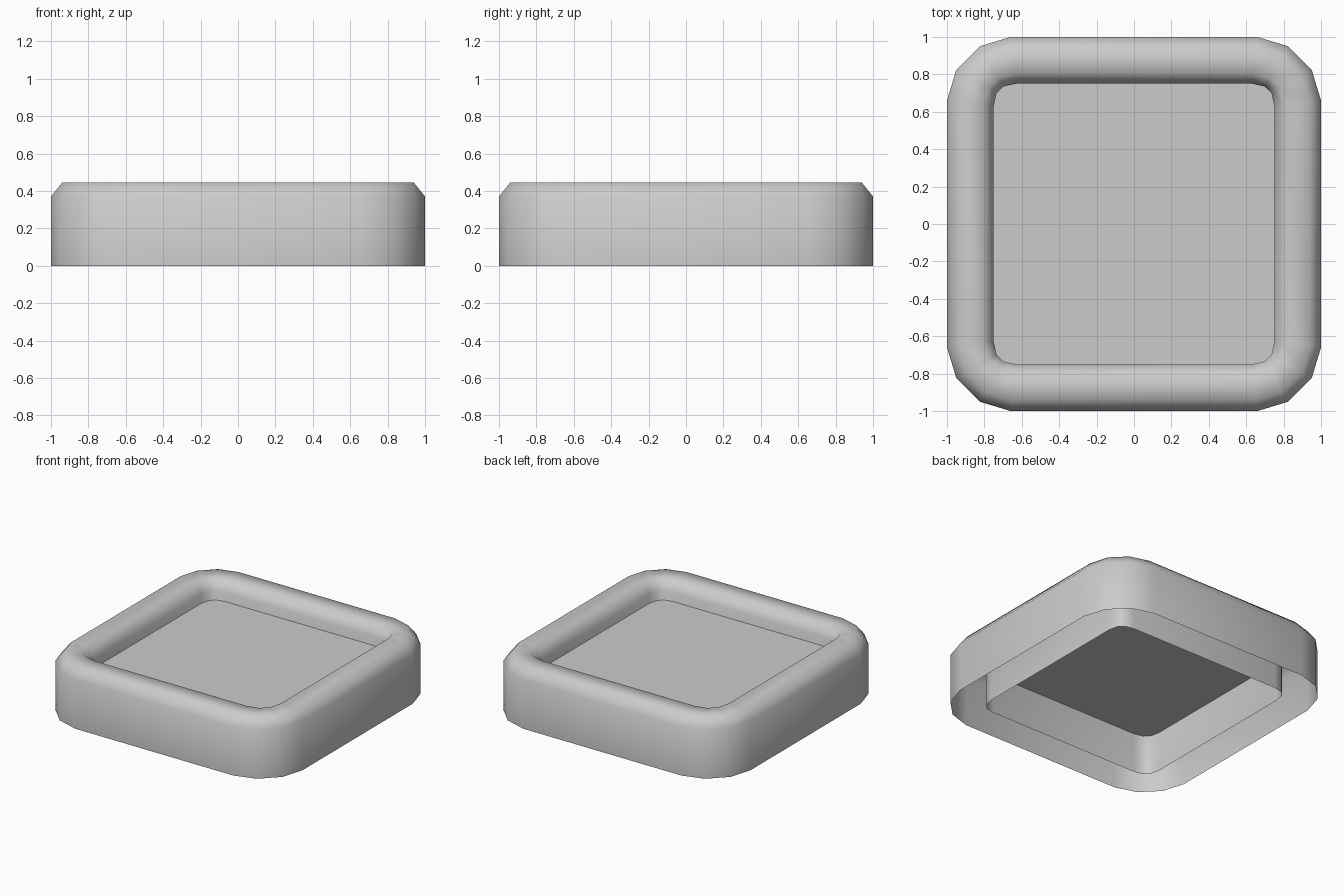
import bpy
import bmesh

if "Cube" in bpy.data.objects:
    bpy.data.objects.remove(bpy.data.objects["Cube"], do_unlink=True)

GREY = (0.6, 0.6, 0.6, 1.0)
grey = bpy.data.materials.new("plain_grey")
grey.use_nodes = True
grey.diffuse_color = GREY
grey.node_tree.nodes["Principled BSDF"].inputs["Base Color"].default_value = GREY

# Corner of the rounded square: outer outline and inner outline
OUTER = [(1.0, 0.66), (0.95, 0.825), (0.825, 0.95), (0.66, 1.0)]
INNER = [(0.75, 0.63), (0.735, 0.70), (0.70, 0.735), (0.63, 0.75)]


def outline(t):
    """Rounded square between the outer (t=0) and inner (t=1) outlines."""
    corner = [(a[0] + (b[0] - a[0]) * t, a[1] + (b[1] - a[1]) * t)
              for a, b in zip(OUTER, INNER)]
    points = []
    for _ in range(4):
        points += corner
        corner = [(-y, x) for x, y in corner]
    return points


def add_loop(bm, t, z):
    return [bm.verts.new((x, y, z)) for x, y in outline(t)]


def finish(bm, name):
    mesh = bpy.data.meshes.new(name)
    bm.to_mesh(mesh)
    bm.free()
    mesh.materials.append(grey)
    obj = bpy.data.objects.new(name, mesh)
    bpy.context.collection.objects.link(obj)
    return obj


# Raised rim: hollow skin, open underneath
PROFILE = [(0, 0), (0, 0.37), (0.24, 0.445), (0.78, 0.445), (1, 0.37), (1, 0)]
bm = bmesh.new()
loops = [add_loop(bm, t, z) for t, z in PROFILE]
for low, high in zip(loops, loops[1:]):
    for i in range(len(low)):
        j = (i + 1) % len(low)
        face = bm.faces.new((low[i], low[j], high[j], high[i]))
        face.smooth = True
finish(bm, "rim")

# Flat panel set inside the rim
bm = bmesh.new()
bm.faces.new(add_loop(bm, 1, 0.3))
finish(bm, "panel")
